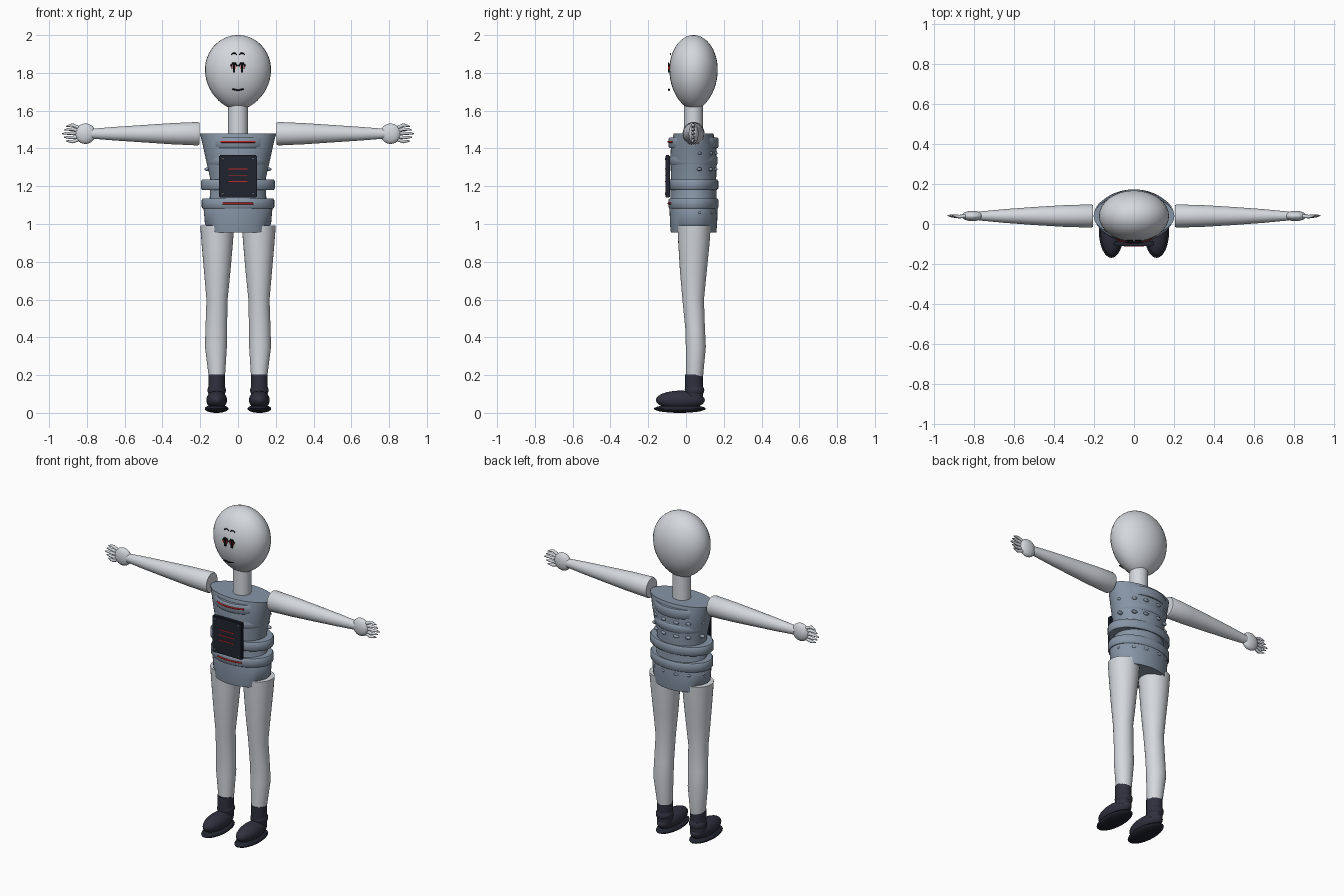
import bpy, bmesh
from math import sin, cos, pi, radians
from mathutils import Vector

if "Cube" in bpy.data.objects:
    bpy.data.objects.remove(bpy.data.objects["Cube"], do_unlink=True)


def material(name, rgb):
    m = bpy.data.materials.new(name)
    m.use_nodes = True
    m.diffuse_color = (*rgb, 1)
    m.node_tree.nodes["Principled BSDF"].inputs["Base Color"].default_value = (*rgb, 1)
    return m


SKIN = material("pale grey", (0.66, 0.69, 0.73))
ARMOUR = material("steel blue", (0.24, 0.30, 0.38))
BOOT = material("dark indigo", (0.03, 0.03, 0.05))
PANEL = material("navy black", (0.015, 0.017, 0.028))
RED = material("signal red", (0.6, 0.02, 0.02))
BLACK = material("black", (0.006, 0.006, 0.008))
METAL = material("rivet grey", (0.12, 0.14, 0.18))
MID = 0.04  # depth of the body axis


def finish(name, bm, mat, smooth=True):
    bmesh.ops.recalc_face_normals(bm, faces=bm.faces)
    me = bpy.data.meshes.new(name)
    bm.to_mesh(me)
    bm.free()
    ob = bpy.data.objects.new(name, me)
    bpy.context.collection.objects.link(ob)
    me.materials.append(mat)
    if smooth:
        bpy.ops.object.select_all(action="DESELECT")
        ob.select_set(True)
        bpy.context.view_layer.objects.active = ob
        bpy.ops.object.shade_smooth_by_angle(angle=radians(40))
    return ob


def loft(name, rings, mat, along="z", sides=32):
    """Join ellipses (a, b, t, ra, rb): t runs along the axis, a and b across it."""
    bm = bmesh.new()
    loops = []
    for a, b, t, ra, rb in rings:
        loop = []
        for i in range(sides):
            u = a + ra * cos(2 * pi * i / sides)
            v = b + rb * sin(2 * pi * i / sides)
            loop.append(bm.verts.new((u, v, t) if along == "z" else (t, u, v)))
        loops.append(loop)
    for lo, hi in zip(loops, loops[1:]):
        for i in range(sides):
            j = (i + 1) % sides
            bm.faces.new((lo[i], lo[j], hi[j], hi[i]))
    bm.faces.new(loops[0][::-1])
    bm.faces.new(loops[-1])
    return finish(name, bm, mat)


def ball(name, loc, radii, mat):
    bm = bmesh.new()
    bmesh.ops.create_uvsphere(bm, u_segments=24, v_segments=14, radius=1)
    for v in bm.verts:
        v.co = Vector(loc) + Vector([c * r for c, r in zip(v.co, radii)])
    return finish(name, bm, mat)


def box(name, loc, size, mat, bevel=0.0):
    bm = bmesh.new()
    bmesh.ops.create_cube(bm, size=1)
    for v in bm.verts:
        v.co = Vector(loc) + Vector([c * s for c, s in zip(v.co, size)])
    if bevel:
        bmesh.ops.bevel(bm, geom=bm.edges[:], offset=bevel, segments=2, affect="EDGES")
    return finish(name, bm, mat, bevel > 0)


def tube(name, points, radius, mat, taper=None):
    cu = bpy.data.curves.new(name, "CURVE")
    cu.dimensions = "3D"
    cu.bevel_depth = radius
    cu.bevel_resolution = 2
    cu.use_fill_caps = True
    sp = cu.splines.new("POLY")
    sp.points.add(len(points) - 1)
    for i, (p, co) in enumerate(zip(sp.points, points)):
        p.co = (*co, 1)
        p.radius = taper[i] if taper else 1
    cu.materials.append(mat)
    ob = bpy.data.objects.new(name, cu)
    bpy.context.collection.objects.link(ob)


# Egg-shaped head and neck
egg = []
for i in range(25):
    a = pi * (0.02 + 0.96 * i / 24)
    z = 1.818 - cos(a) * (0.215 if a < pi / 2 else 0.182)
    w = sin(a) ** (1.2 if a < pi / 2 else 1)
    egg.append((0, MID, z, 0.175 * w, 0.128 * w))
loft("head", egg, SKIN)
loft("neck", [(0, MID, z, 0.052, 0.05) for z in (1.45, 1.64)], SKIN)

# Torso shell with a narrower drop at the hips
torso = loft("torso", [(0, MID, z, rx, ry) for z, rx, ry in (
    (0.955, 0.17, 0.12), (1.0, 0.175, 0.125), (1.08, 0.182, 0.127),
    (1.13, 0.15, 0.122), (1.24, 0.147, 0.12), (1.35, 0.172, 0.122),
    (1.42, 0.187, 0.12), (1.478, 0.202, 0.105))], ARMOUR, sides=48)
for v in torso.data.vertices:
    if v.co.z < 0.97 and abs(v.co.x) > 0.125:
        v.co.z = 0.993

# Rounded armour bands: height, half height, radii
for name, z, h, rx, ry in (
        ("collar_band", 1.43, 0.028, 0.165, 0.133), ("chest_band", 1.335, 0.024, 0.165, 0.127),
        ("waist_band", 1.208, 0.027, 0.196, 0.131), ("belt_band", 1.108, 0.027, 0.192, 0.133)):
    loft(name, [(0, MID, z + dz * h, rx - d, ry - d) for dz, d in (
        (-1, 0.03), (-1, 0.006), (-0.7, 0), (0.7, 0), (1, 0.006), (1, 0.03))], ARMOUR, sides=48)

# Raised studs around the back and flanks
for z in (1.375, 1.29, 1.06):
    for k, deg in enumerate((15, 50, 75, 105, 130, 165)):
        ball(f"back_stud_{k}", (0.165 * cos(radians(deg)), MID + 0.119 * sin(radians(deg)), z),
             (0.018, 0.012, 0.01), ARMOUR)

# Chest panel with rivets and red lines
box("chest_panel", (0, -0.097, 1.252), (0.2, 0.024, 0.225), PANEL, 0.004)
for x in (-0.08, 0.08):
    for z in (1.16, 1.345):
        ball("panel_rivet", (x, -0.109, z), (0.006, 0.003, 0.006), METAL)
for z in (1.29, 1.258, 1.226):
    box("panel_line", (0, -0.11, z), (0.1, 0.004, 0.005), RED)
for name, z, half in (("collar_stripe", 1.435, 0.09), ("belt_stripe", 1.108, 0.08)):
    rx, ry = (0.165, 0.133) if z > 1.3 else (0.192, 0.133)
    xs = [half * (i / 6 - 1) for i in range(13)]
    tube(name, [(x, MID - ry * (1 - (x / rx) ** 2) ** 0.5, z) for x in xs], 0.005, RED)

# Flat face: brows, weeping eyes and mouth
for s in (-1, 1):
    tube("brow", [(s * (0.02 + dx), -0.078 - 0.004, 1.9 + dz) for dx, dz in (
        (-0.014, -0.004), (-0.005, 0.004), (0.006, 0.004), (0.016, -0.003))], 0.003, BLACK)
    tube("upper_eyelid", [(s * (0.022 + dx), -0.092, 1.843 + dz) for dx, dz in (
        (-0.018, -0.008), (-0.008, 0.008), (0.006, 0.008), (0.018, -0.008))], 0.004, BLACK)
    box("eye", (s * 0.022, -0.091, 1.825), (0.01, 0.008, 0.045), BLACK)
    for dx in (-0.01, 0.01):
        box("tear", (s * 0.022 + dx, -0.09, 1.832), (0.005, 0.008, 0.022), RED)
tube("mouth", [(x, -0.09, 1.708 + abs(x) * 0.2) for x in (-0.03, -0.015, 0, 0.015, 0.03)],
     0.004, BLACK)

for s, side in ((1, "left"), (-1, "right")):
    # Tapered arm, palm and curved fingers
    loft(side + "_arm", [(MID, 1.478, s * x, ry, rz) for x, ry, rz in (
        (0.205, 0.054, 0.058), (0.215, 0.058, 0.062), (0.35, 0.054, 0.056),
        (0.5, 0.045, 0.046), (0.65, 0.034, 0.036), (0.775, 0.022, 0.026))], SKIN, "x")
    ball(side + "_palm", (s * 0.808, MID, 1.478), (0.054, 0.026, 0.054), SKIN)
    for k in range(5):
        f = k - 2
        reach = 0.932 - 0.011 * abs(f)
        tube(f"{side}_finger_{k}", [
            (s * 0.835, MID, 1.478 + f * 0.014), (s * 0.875, MID - 0.003, 1.48 + f * 0.022),
            (s * (reach - 0.02), MID, 1.48 + f * 0.021), (s * reach, MID + 0.003, 1.478 + f * 0.019)],
            0.009, SKIN, (1, 1, 0.8, 0.3))

    # Leg with thigh, knee and calf
    loft(side + "_leg", [(s * x, y, z, rx, ry) for x, y, z, rx, ry in (
        (0.112, 0.045, 0.19, 0.043, 0.045), (0.117, 0.052, 0.35, 0.058, 0.053),
        (0.115, 0.048, 0.45, 0.057, 0.052), (0.111, 0.038, 0.6, 0.056, 0.057),
        (0.11, 0.039, 0.75, 0.07, 0.071), (0.11, 0.042, 0.9, 0.083, 0.083),
        (0.11, 0.043, 0.993, 0.09, 0.088))], SKIN)

    # Boot shaft, shoe and sole
    loft(side + "_boot_shaft", [(s * 0.113, 0.042, z, 0.044, 0.048) for z in (0.07, 0.203)], BOOT)
    ball(side + "_shoe", (s * 0.113, -0.03, 0.068), (0.055, 0.13, 0.05), BOOT)
    ball(side + "_ankle", (s * 0.113, 0.045, 0.12), (0.049, 0.052, 0.04), BOOT)
    ball(side + "_sole", (s * 0.113, -0.033, 0.022), (0.063, 0.137, 0.022), PANEL)
